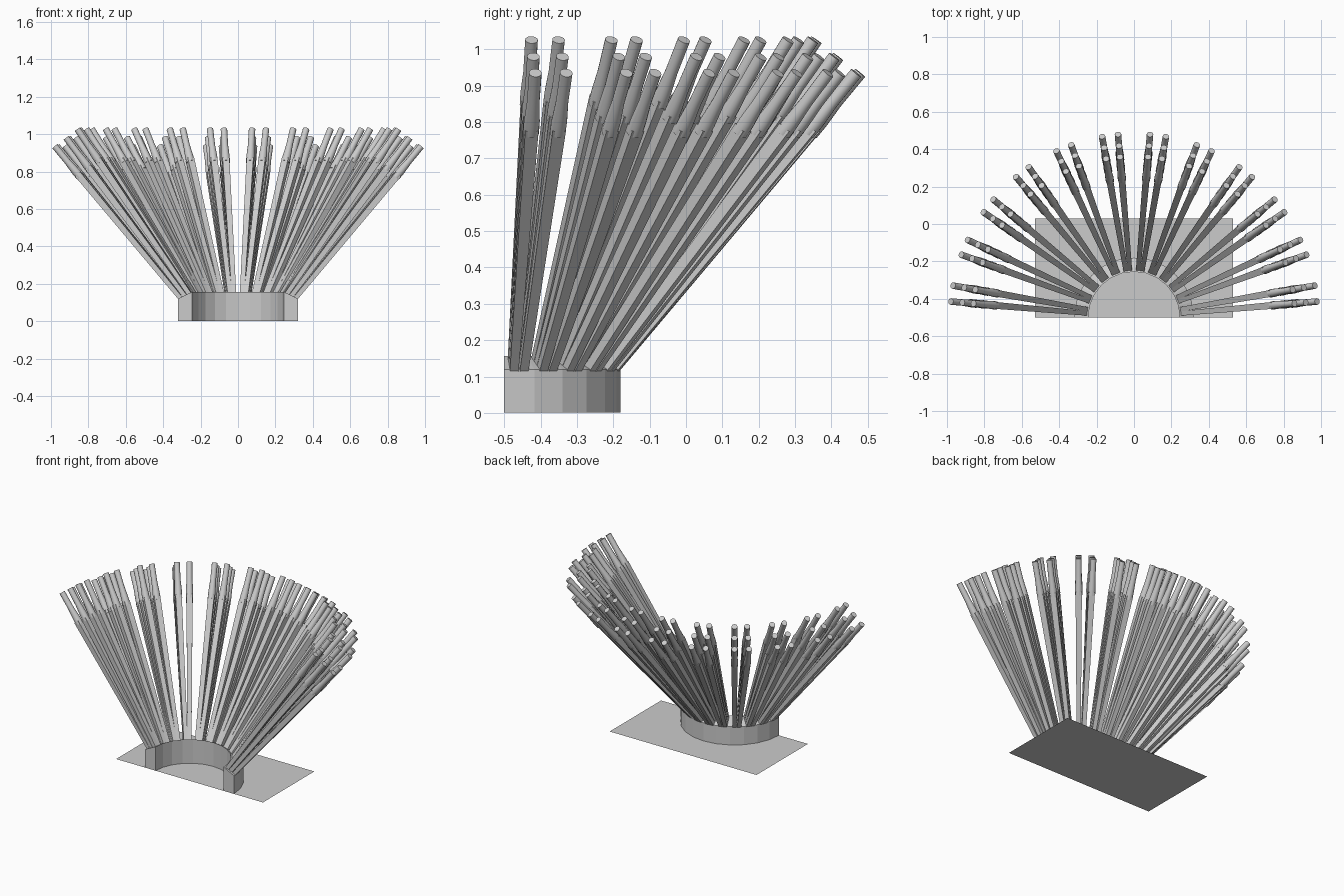
import bpy, bmesh, math
from mathutils import Vector, Matrix

cube = bpy.data.objects.get("Cube")
if cube:
    bpy.data.objects.remove(cube)

grey = bpy.data.materials.new("plain_grey")
grey.use_nodes = True
colour = (0.6, 0.6, 0.6, 1)
grey.diffuse_color = colour
grey.node_tree.nodes["Principled BSDF"].inputs["Base Color"].default_value = colour

CENTRE = Vector((0, -0.5, 0))


def make_object(name, bm, smooth=False):
    bmesh.ops.recalc_face_normals(bm, faces=bm.faces)
    mesh = bpy.data.meshes.new(name)
    bm.to_mesh(mesh)
    bm.free()
    mesh.materials.append(grey)
    obj = bpy.data.objects.new(name, mesh)
    bpy.context.collection.objects.link(obj)
    if smooth:
        bpy.ops.object.select_all(action='DESELECT')
        obj.select_set(True)
        bpy.context.view_layer.objects.active = obj
        bpy.ops.object.shade_smooth_by_angle(angle=math.radians(35))
    return obj


def loft(bm, start, end, profile, sides, spin=0):
    """Skin rings of (distance, radius) along the axis from start to end."""
    axis = (end - start).normalized()
    side = axis.cross(Vector((0, 0, 1))).normalized()
    up = side.cross(axis)
    rings = []
    for dist, radius in profile:
        ring = []
        for i in range(sides):
            a = math.tau * i / sides + spin
            ring.append(bm.verts.new(start + axis * dist + radius * (side * math.cos(a) + up * math.sin(a))))
        rings.append(ring)
    for low, high in zip(rings, rings[1:]):
        for i in range(sides):
            j = (i + 1) % sides
            bm.faces.new((low[i], low[j], high[j], high[i]))
    bm.faces.new(rings[0][::-1])
    bm.faces.new(rings[-1])


# Thin ground sheet
bm = bmesh.new()
bmesh.ops.create_grid(bm, x_segments=1, y_segments=1, size=0.5,
                      matrix=Matrix.Translation((0, -0.235, 0.001)) @ Matrix.Diagonal((1.06, 0.53, 1, 1)))
make_object("ground_sheet", bm)

# Half-ring base with a top that slopes outward
bm = bmesh.new()
section = [(0.245, 0.001), (0.32, 0.001), (0.32, 0.12), (0.245, 0.157)]
rings = []
for step in range(13):
    a = math.pi * step / 12
    rings.append([bm.verts.new(CENTRE + Vector((r * math.cos(a), r * math.sin(a), z))) for r, z in section])
for one, two in zip(rings, rings[1:]):
    for i in range(4):
        j = (i + 1) % 4
        bm.faces.new((one[i], one[j], two[j], two[i]))
bm.faces.new(rings[0])
bm.faces.new(rings[-1])
make_object("half_ring_base", bm)

# Three fanned tiers of poles in pairs: base radius, base height, tip radius, tip height
TIERS = {"outer": (0.306, 0.12, 0.983, 0.935),
         "middle": (0.282, 0.13, 0.922, 0.98),
         "inner": (0.258, 0.14, 0.862, 1.026)}
HEAD = 0.215
for tier, (r0, z0, r1, z1) in TIERS.items():
    poles, heads = bmesh.new(), bmesh.new()
    for pair in range(12):
        for offset in (-2.5, 2.5):
            a = math.radians(7.5 + 15 * pair + offset)
            out = Vector((math.cos(a), math.sin(a), 0))
            start = CENTRE + out * r0 + Vector((0, 0, z0))
            end = CENTRE + out * r1 + Vector((0, 0, z1))
            length = (end - start).length
            neck = length - HEAD
            # square pole, widening to the head
            loft(poles, start, end, [(0, 0.017), (neck + 0.02, 0.026)], 4, math.pi / 4)
            # round head with a flared socket
            loft(heads, start, end, [(neck, 0.022), (neck + 0.04, 0.022),
                                     (neck + 0.11, 0.0175), (length, 0.0175)], 14)
    make_object(tier + "_poles", poles)
    make_object(tier + "_heads", heads, True)
